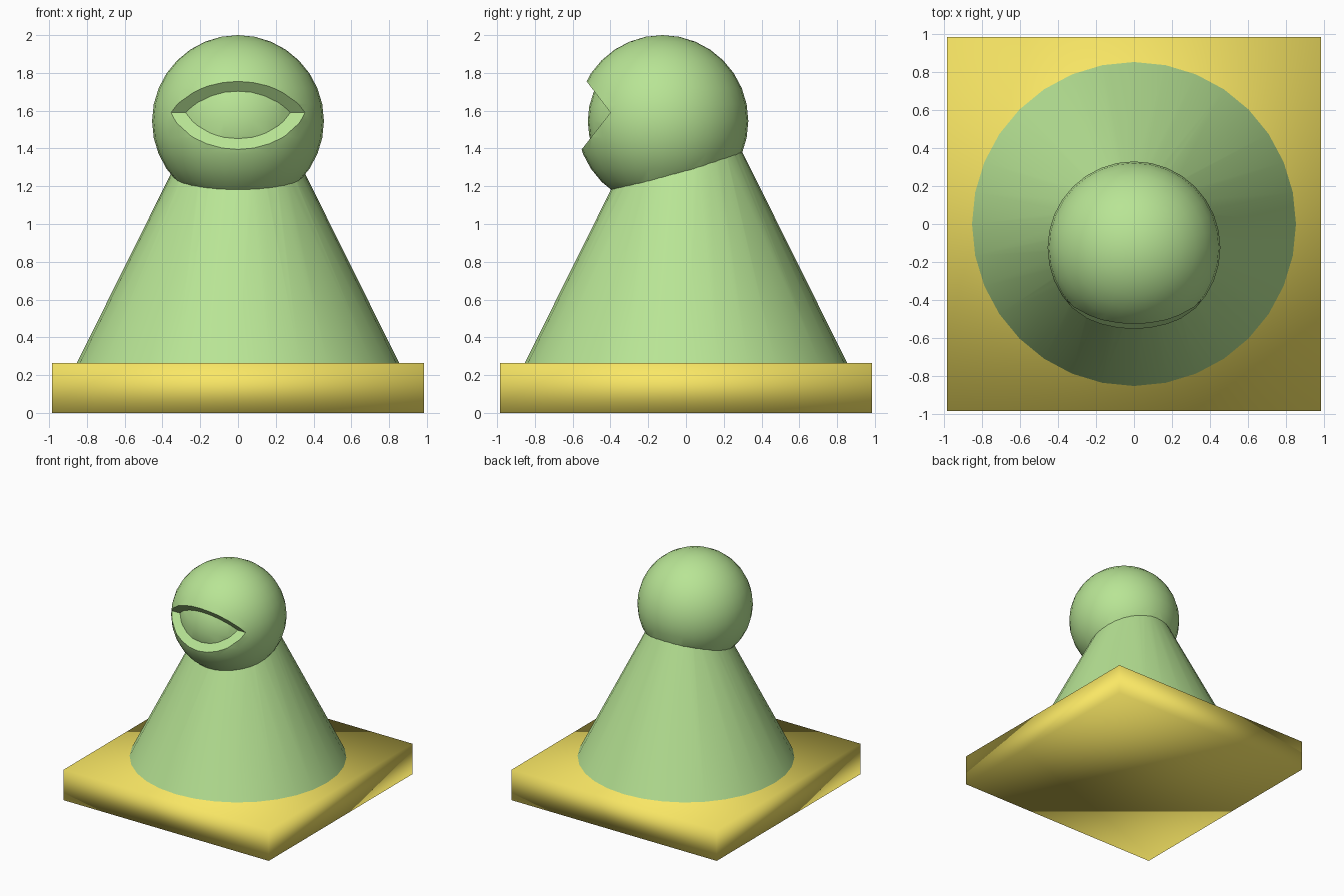
import bpy, bmesh

if "Cube" in bpy.data.objects:
    bpy.data.objects.remove(bpy.data.objects["Cube"])

HEAD = (0, -0.125, 1.545)


def material(name, rgb):
    m = bpy.data.materials.new(name)
    m.diffuse_color = (*rgb, 1)
    m.use_nodes = True
    m.node_tree.nodes["Principled BSDF"].inputs["Base Color"].default_value = m.diffuse_color
    return m


def finish(name, mat):
    ob = bpy.context.object
    ob.name = name
    ob.data.materials.append(mat)
    return ob


def sphere(name, radius, mat):
    bpy.ops.mesh.primitive_uv_sphere_add(segments=32, ring_count=16, radius=radius, location=HEAD)
    return finish(name, mat)


def boolean(target, tool, operation):
    mod = target.modifiers.new("cut", 'BOOLEAN')
    mod.operation = operation
    mod.solver = 'EXACT'
    mod.object = tool
    bpy.context.view_layer.objects.active = target
    bpy.ops.object.modifier_apply(modifier=mod.name)
    bpy.data.objects.remove(tool)


green = material("green", (0.48, 0.78, 0.30))
yellow = material("yellow", (0.95, 0.80, 0.13))

# Square base slab, softly shaded
bpy.ops.mesh.primitive_cube_add(size=1, location=(0, 0, 0.1325))
base = finish("base", yellow)
base.scale = (1.97, 1.97, 0.265)
bpy.ops.object.transform_apply(location=False, rotation=False, scale=True)
bpy.ops.object.shade_smooth()

# Tapered body, its narrow end buried in the head
z0, z1 = 0.265, 1.48
bpy.ops.mesh.primitive_cone_add(vertices=32, radius1=0.853, radius2=0.249,
                                depth=z1 - z0, location=(0, 0, (z0 + z1) / 2))
body = finish("body", green)

# Wedge that opens the eyelids
bm = bmesh.new()
profile = [(-0.40, 1.59), (-0.66, 1.93), (-0.72, 1.18)]
face = bm.faces.new([bm.verts.new((-0.6, y, z)) for y, z in profile])
ext = bmesh.ops.extrude_face_region(bm, geom=[face])
bmesh.ops.translate(bm, vec=(1.2, 0, 0),
                    verts=[v for v in ext["geom"] if isinstance(v, bmesh.types.BMVert)])
bmesh.ops.recalc_face_normals(bm, faces=bm.faces)
mesh = bpy.data.meshes.new("eye_wedge")
bm.to_mesh(mesh)
bm.free()
mesh.materials.append(green)
wedge = bpy.data.objects.new("eye_wedge", mesh)
wedge.hide_render = True
bpy.context.collection.objects.link(wedge)

# Head with open eyelids, eyeball inside, joined to the body
head = sphere("head", 0.455, green)
boolean(head, wedge, 'DIFFERENCE')
boolean(head, sphere("eyeball", 0.395, green), 'UNION')
boolean(body, head, 'UNION')
body.name = "body_and_head"

bpy.ops.object.select_all(action='DESELECT')
body.select_set(True)
bpy.context.view_layer.objects.active = body
bpy.ops.object.shade_smooth_by_angle(angle=0.6)
